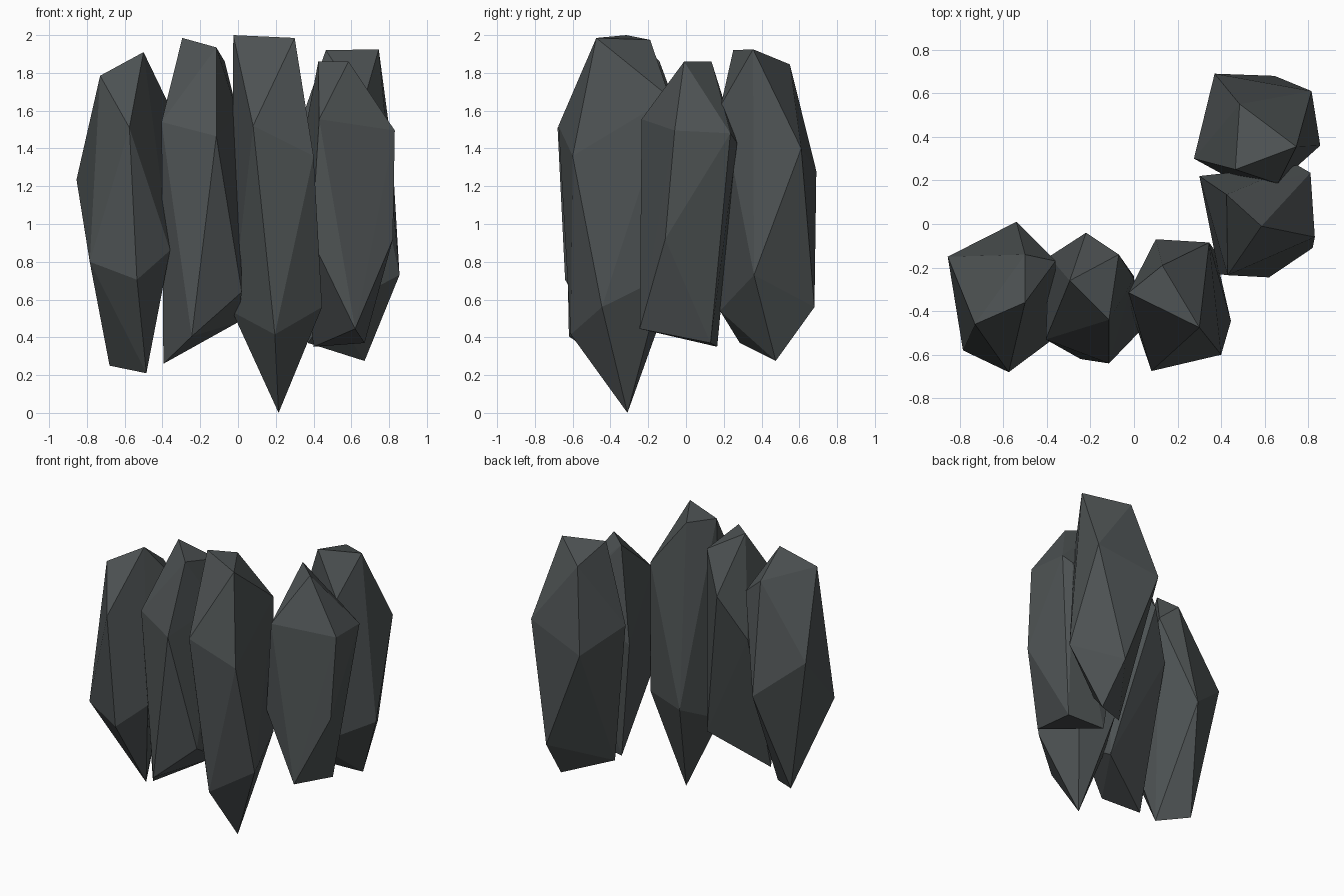
import bpy, bmesh

# one dark grey stone colour
stone_mat = bpy.data.materials.new("dark_slate")
stone_mat.diffuse_color = (0.075, 0.085, 0.087, 1)


def stone(name, crown, waist, foot):
    """Faceted upright stone: the convex skin round its corner points."""
    bm = bmesh.new()
    for p in crown + waist + foot:
        bm.verts.new(p)
    res = bmesh.ops.convex_hull(bm, input=bm.verts[:])
    inner = [v for v in bm.verts if not v.link_faces]
    bmesh.ops.delete(bm, geom=inner, context='VERTS')
    bmesh.ops.recalc_face_normals(bm, faces=bm.faces[:])
    me = bpy.data.meshes.new(name)
    bm.to_mesh(me)
    bm.free()
    me.materials.append(stone_mat)
    ob = bpy.data.objects.new(name, me)
    bpy.context.collection.objects.link(ob)
    return ob


# front row, left to right
stone("left_stone",
      [(-.73, -.46, 1.785), (-.50, -.36, 1.91), (-.50, -.14, 1.74)],
      [(-.855, -.15, 1.235), (-.575, -.68, 1.51), (-.36, -.17, 1.62),
       (-.785, -.58, .80), (-.535, -.64, .705), (-.54, .01, .97), (-.36, -.52, .86)],
      [(-.68, -.23, .25), (-.485, -.36, .21)])

stone("inner_left_stone",
      [(-.295, -.26, 1.985), (-.115, -.44, 1.935), (-.07, -.14, 1.86)],
      [(-.405, -.53, 1.54), (-.115, -.64, 1.465), (0, -.25, 1.58),
       (-.22, -.04, 1.59), (-.39, -.15, 1.28), (.02, -.5, .64)],
      [(-.245, -.62, .405), (-.395, -.41, .26), (0, -.24, .48)])

stone("centre_stone",
      [(-.025, -.315, 2.0), (.30, -.475, 1.985), (.13, -.19, 1.975)],
      [(.08, -.675, 1.52), (.40, -.60, 1.36), (.345, -.085, 1.67),
       (.445, -.445, .56), (.195, -.61, .415), (.10, -.07, .67),
       (.37, -.12, .72), (-.03, -.35, .535)],
      [(.215, -.31, 0)])

# right side, going back
stone("right_stone",
      [(.585, -.01, 1.86), (.425, .135, 1.86)],
      [(.83, -.06, 1.495), (.43, -.235, 1.555), (.81, .235, 1.48),
       (.75, .27, 1.43), (.30, .22, 1.2), (.82, -.11, .92), (.39, -.23, .92)],
      [(.62, -.245, .445), (.67, .13, .37), (.40, .165, .35)])

stone("back_right_stone",
      [(.465, .25, 1.92), (.745, .355, 1.925), (.485, .55, 1.845)],
      [(.815, .61, 1.40), (.37, .69, 1.28), (.275, .30, 1.38), (.66, .185, 1.63),
       (.855, .36, .73), (.645, .68, .56), (.495, .18, .54)],
      [(.67, .475, .275), (.37, .285, .37)])
